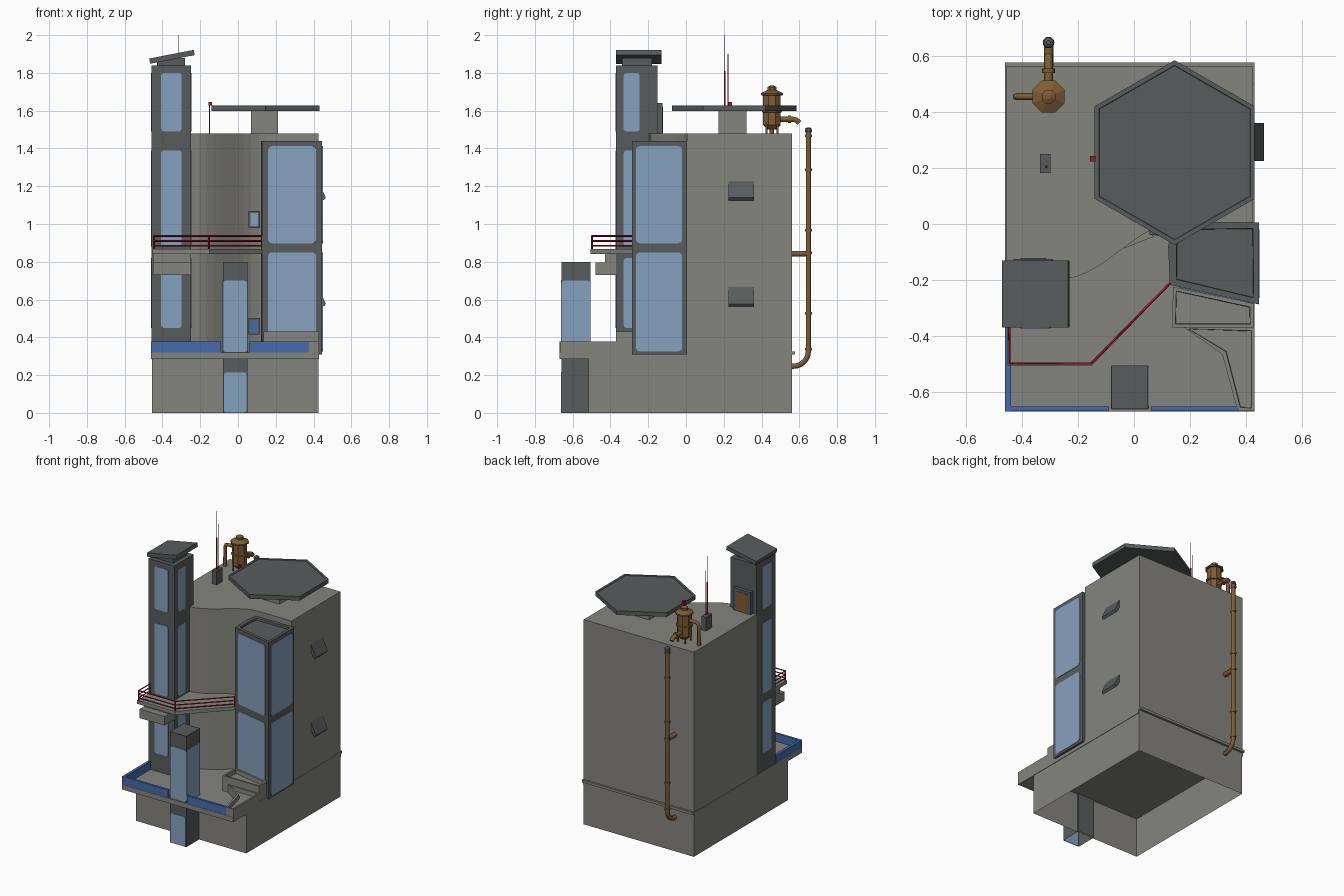
import bpy, bmesh, math
from mathutils import Vector, Matrix

if "Cube" in bpy.data.objects:
    bpy.data.objects.remove(bpy.data.objects["Cube"])

def mat(name, c):
    m = bpy.data.materials.new(name)
    m.diffuse_color = (*c, 1)
    m.use_nodes = True
    m.node_tree.nodes["Principled BSDF"].inputs["Base Color"].default_value = m.diffuse_color
    return m

CONC = mat("concrete", (0.235, 0.233, 0.208))
DARK = mat("dark_metal", (0.098, 0.108, 0.108))
GLASS = mat("pale_glass", (0.235, 0.36, 0.52))
BLUE = mat("blue_panel", (0.06, 0.15, 0.42))
RED = mat("red_paint", (0.42, 0.006, 0.02))
RUST = mat("rusty_brown", (0.21, 0.11, 0.035))

def finish(bm, name, m):
    bmesh.ops.recalc_face_normals(bm, faces=bm.faces)
    me = bpy.data.meshes.new(name)
    bm.to_mesh(me); bm.free()
    me.materials.append(m)
    ob = bpy.data.objects.new(name, me)
    bpy.context.collection.objects.link(ob)
    return ob

def prism(name, pts, z0, z1, m, inset=0, drop=0, caps=(True, True)):
    """Extruded outline; optional sunken inset on the top face."""
    bm = bmesh.new()
    lo = [bm.verts.new((x, y, z0)) for x, y in pts]
    hi = [bm.verts.new((x, y, z1)) for x, y in pts]
    n = len(pts)
    for i in range(n):
        j = (i + 1) % n
        bm.faces.new((lo[i], lo[j], hi[j], hi[i]))
    if caps[0]:
        bm.faces.new(lo[::-1])
    top = bm.faces.new(hi) if caps[1] else None
    bmesh.ops.recalc_face_normals(bm, faces=bm.faces)
    if inset:
        bmesh.ops.inset_region(bm, faces=[top], thickness=inset)
        r = bmesh.ops.inset_region(bm, faces=[top], thickness=0.002)
        bmesh.ops.translate(bm, verts=top.verts, vec=(0, 0, -drop))
    return finish(bm, name, m)

def rect(x0, x1, y0, y1):
    return [(x0, y0), (x1, y0), (x1, y1), (x0, y1)]

def box(name, x0, x1, y0, y1, z0, z1, m, **k):
    return prism(name, rect(x0, x1, y0, y1), z0, z1, m, **k)

def plate(name, a, b, z0, z1, m, r=0.014, t=0.005):
    """Thin pane with clipped corners on the wall from a to b (outside is to the right of a->b)."""
    a, b = Vector((*a, 0)), Vector((*b, 0))
    u = (b - a).normalized(); w = (b - a).length
    n = u.cross(Vector((0, 0, 1)))
    k = r * 0.3
    out = [(r, z0), (w-r, z0), (w-k, z0+k), (w, z0+r), (w, z1-r), (w-k, z1-k),
           (w-r, z1), (r, z1), (k, z1-k), (0, z1-r), (0, z0+r), (k, z0+k)]
    bm = bmesh.new()
    f = bm.faces.new([bm.verts.new(a + u*s + Vector((0, 0, z)) - n*0.002) for s, z in out])
    g = bmesh.ops.extrude_face_region(bm, geom=[f])
    bmesh.ops.translate(bm, verts=[v for v in g["geom"] if isinstance(v, bmesh.types.BMVert)], vec=n*t)
    return finish(bm, name, m)

def lathe(name, prof, c, segs, m):
    bm = bmesh.new()
    rings = []
    for r, z in prof:
        rings.append([bm.verts.new((c[0] + r*math.cos((i+.5)*math.tau/segs),
                                    c[1] + r*math.sin((i+.5)*math.tau/segs), z)) for i in range(segs)])
    for p, q in zip(rings, rings[1:]):
        for i in range(segs):
            j = (i + 1) % segs
            bm.faces.new((p[i], p[j], q[j], q[i]))
    bm.faces.new(rings[0][::-1]); bm.faces.new(rings[-1])
    return finish(bm, name, m)

def tube(name, pts, r, m, res=1):
    cu = bpy.data.curves.new(name, 'CURVE')
    cu.dimensions = '3D'; cu.bevel_depth = r; cu.bevel_resolution = res; cu.use_fill_caps = True
    s = cu.splines.new('POLY'); s.points.add(len(pts) - 1)
    for p, q in zip(s.points, pts):
        p.co = (*q, 1)
    tmp = bpy.data.objects.new(name, cu)
    bpy.context.collection.objects.link(tmp)
    bpy.context.view_layer.update()
    me = bpy.data.meshes.new_from_object(tmp.evaluated_get(bpy.context.evaluated_depsgraph_get()))
    bpy.data.objects.remove(tmp)
    me.name = name
    me.materials.clear(); me.materials.append(m)
    ob = bpy.data.objects.new(name, me)
    bpy.context.collection.objects.link(ob)
    return ob

# Open-bottomed base, terrace slab and rear ledge
box("base_walls", -.455, .427, -.515, .56, 0, .29, CONC, caps=(False, False))
box("terrace_slab", -.46, .43, -.67, .56, .285, .32, CONC)
box("rear_ledge", -.46, .43, .5, .576, .308, .326, CONC)

# Main block with an S-curved front
N = 10
curve = []
for i in range(N + 1):
    t = i / N
    curve.append((-.25 + .40*t, -.195 + .2*(3*t*t - 2*t**3)))
prism("main_block", curve + [(.425, .005), (.425, .562), (-.457, .562), (-.457, -.195)], .32, 1.48, CONC)

# Corner stair tower with tilted cap, windows and roof door
box("tower", -.457, -.25, -.37, -.15, .32, 1.84, DARK)
box("tower_neck", -.43, -.28, -.34, -.18, 1.84, 1.88, DARK)
cap = box("tower_cap", -.12, .12, -.12, .12, -.014, .014, DARK)
cap.matrix_world = Matrix.Translation((-.35, -.25, 1.885)) @ Matrix.Rotation(math.radians(-11), 4, 'Y')
for z0, z1 in ((.45, .82), (.88, 1.39), (1.49, 1.80)):
    plate("tower_front_window", (-.407, -.37), (-.298, -.37), z0, z1, GLASS)
    plate("tower_right_window", (-.25, -.33), (-.25, -.245), z0, z1, GLASS)
    plate("tower_left_window", (-.457, -.215), (-.457, -.32), z0, z1, GLASS)
box("roof_door_frame", -.43, -.29, -.15, -.125, 1.48, 1.64, DARK)
plate("roof_door", (-.315, -.125), (-.405, -.125), 1.482, 1.62, RUST, r=.003)

# Balcony, its stepped bracket and red railing
prism("balcony", [(-.452, -.505), (-.15, -.505), (.13, -.215), (.13, -.02), (-.25, -.17), (-.25, -.36), (-.452, -.36)],
      .842, .868, CONC)
box("bracket_upper", -.45, -.25, -.43, -.36, .79, .842, CONC)
box("bracket_lower", -.45, -.25, -.48, -.36, .73, .795, CONC)
path = [(-.445, -.37), (-.445, -.498), (-.153, -.498), (.125, -.215)]
for z in (.885, .91, .937):
    tube("balcony_rail", [(x, y, z) for x, y in path], .0045, RED, 0)
for x, y in path:
    tube("balcony_post", [(x, y, .865), (x, y, .94)], .0045, RED, 0)

# Glazed bay on the right corner
bay = [(.128, -.217), (.446, -.287), (.446, .005), (.14, .005), (.122, -.08)]
prism("bay_frame", bay, .31, 1.44, DARK, inset=.03, drop=.015)
a, b = Vector(bay[0]), Vector(bay[1])
for z0, z1 in ((.325, .85), (.898, 1.412)):
    plate("bay_front_glass", a.lerp(b, .1), a.lerp(b, .9), z0, z1, GLASS, r=.02)
    plate("bay_side_glass", (.446, -.265), (.446, -.02), z0, z1, GLASS, r=.02)

# Free-standing lift shaft
box("lift_shaft", -.08, .05, -.66, -.505, 0, .8, DARK, caps=(False, True))
plate("lift_lower_glass", (-.075, -.66), (.045, -.66), .002, .215, GLASS)
plate("lift_front_glass", (-.078, -.66), (.048, -.66), .322, .70, GLASS)
plate("lift_right_glass", (.05, -.658), (.05, -.507), .322, .70, GLASS)
plate("lift_left_glass", (-.08, -.507), (-.08, -.658), .322, .70, GLASS)
box("shaft_sill", -.085, .055, -.67, -.655, .285, .32, CONC)

# Blue terrace panels
box("blue_panel_left", -.46, -.44, -.67, -.37, .32, .378, BLUE)
box("blue_panel_front_left", -.46, -.09, -.668, -.652, .32, .378, BLUE)
box("blue_panel_front_right", .06, .375, -.668, -.652, .32, .378, BLUE)

# Planters
prism("planter_tall", [(.135, -.37), (.428, -.37), (.428, -.285), (.14, -.225)], .31, .43, CONC, inset=.018, drop=.03)
prism("planter_low", [(.18, -.37), (.315, -.465), (.37, -.668), (.43, -.668), (.43, -.37)], .31, .378, CONC,
      inset=.016, drop=.03)

# Small front windows
for z, m in ((.98, GLASS), (.415, BLUE)):
    box("small_window_frame", .055, .117, -.04, .01, z, z + .088, DARK)
    plate("small_window", (.065, -.04), (.107, -.04), z + .01, z + .078, m, r=.004)

# Sloping hoods on the right wall
for z in (1.24, .677):
    bm = bmesh.new()
    f = bm.faces.new([bm.verts.new(p) for p in
                      ((.42, .225, z), (.465, .225, z - .1), (.453, .225, z - .115), (.42, .225, z - .06))])
    g = bmesh.ops.extrude_face_region(bm, geom=[f])
    bmesh.ops.translate(bm, verts=[v for v in g["geom"] if isinstance(v, bmesh.types.BMVert)], vec=(0, .135, 0))
    finish(bm, "wall_hood", DARK)

# Hexagonal roof pad
hexa = [(.145 + .33*math.sin(i*math.tau/6), .255 + .33*math.cos(i*math.tau/6)) for i in range(6)]
prism("roof_pad", hexa, 1.597, 1.627, DARK, inset=.018, drop=.003)
box("pad_support", .07, .212, .172, .32, 1.48, 1.6, CONC)

# Roof antennas and beacon
box("antenna_box", -.335, -.298, .182, .25, 1.48, 1.58, DARK)
tube("antenna_mast", [(-.313, .205, 1.57), (-.313, .205, 1.81)], .005, RED)
tube("antenna_tip", [(-.313, .205, 1.8), (-.313, .205, 2.0)], .0018, DARK)
tube("antenna_second", [(-.313, .222, 1.57), (-.313, .222, 1.9)], .002, RED)
tube("beacon_pole", [(-.15, .232, 1.48), (-.15, .232, 1.63)], .0025, DARK)
box("beacon", -.157, -.137, .223, .243, 1.628, 1.645, RED)

# Octagonal rusty tank with legs and pipes
T = (-.305, .455)
lathe("tank", [(.025, 1.5), (.05, 1.525), (.05, 1.59), (.057, 1.593), (.057, 1.603), (.05, 1.606), (.05, 1.68),
               (.062, 1.682), (.062, 1.692), (.026, 1.71), (.026, 1.725), (.01, 1.733)], T, 8, RUST)
for k in range(4):
    c, s = math.cos(k*math.pi/2 + .785), math.sin(k*math.pi/2 + .785)
    tube("tank_leg", [(T[0] + .042*c, T[1] + .042*s, 1.478), (T[0] + .042*c, T[1] + .042*s, 1.54)], .006, RUST)
tube("tank_side_pipe", [(-.34, .455, 1.64), (-.4, .455, 1.64), (-.415, .455, 1.634), (-.422, .455, 1.615),
                        (-.422, .455, 1.478)], .012, RUST)
tube("tank_spout", [(-.305, .49, 1.555), (-.305, .565, 1.555), (-.305, .585, 1.55), (-.305, .6, 1.535)], .016, RUST)
tube("spout_collar", [(-.305, .54, 1.555), (-.305, .555, 1.555)], .023, RUST)

# Rear drainpipe with elbow, collars and wall bracket
D = (-.305, .648)
elbow = [(D[0], .568 + .08*math.cos(t*math.pi/12), .327 - .08*math.sin(t*math.pi/12)) for t in range(7)]
tube("drainpipe", [(*D, 1.49)] + elbow + [(D[0], .55, .247)], .016, RUST)
for z in (1.46, 1.28, .96, .84, .52, .33):
    tube("pipe_collar", [(*D, z), (*D, z + .014)], .021, RUST)
tube("wall_bracket", [(D[0], .55, .843), (*D, .843)], .017, RUST)
lathe("pipe_cap", [(.018, 1.485), (.021, 1.492), (.018, 1.505), (.008, 1.512)], D, 8, DARK)
